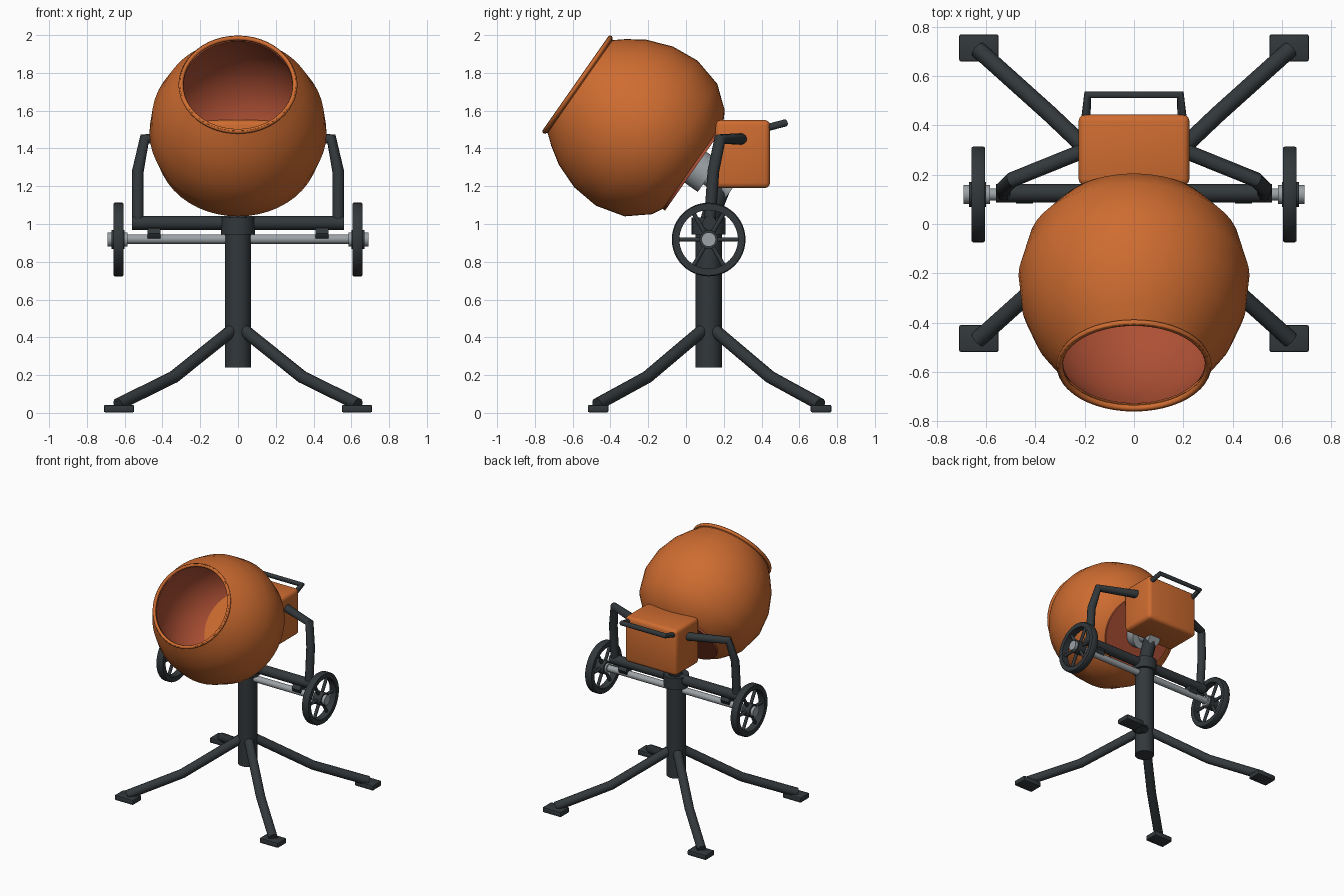
import bpy, bmesh
from math import pi, sin, cos, radians
from mathutils import Vector, Matrix

if "Cube" in bpy.data.objects:
    bpy.data.objects.remove(bpy.data.objects["Cube"])


def material(name, color):
    m = bpy.data.materials.new(name)
    m.diffuse_color = (*color, 1)
    m.use_nodes = True
    m.node_tree.nodes["Principled BSDF"].inputs["Base Color"].default_value = m.diffuse_color
    return m


ORANGE = material("orange_paint", (0.62, 0.15, 0.03))
RED = material("red_primer", (0.42, 0.08, 0.035))
DARK = material("dark_steel", (0.032, 0.039, 0.043))
GREY = material("bare_steel", (0.33, 0.36, 0.38))


def finish(name, bm, mat, matrix=None, angle=35):
    bmesh.ops.recalc_face_normals(bm, faces=bm.faces)
    me = bpy.data.meshes.new(name)
    bm.to_mesh(me)
    bm.free()
    if matrix:
        me.transform(matrix)
    ob = bpy.data.objects.new(name, me)
    bpy.context.collection.objects.link(ob)
    me.materials.append(mat)
    select(ob)
    bpy.ops.object.shade_smooth_by_angle(angle=radians(angle))
    return ob


def select(ob):
    bpy.ops.object.select_all(action='DESELECT')
    ob.select_set(True)
    bpy.context.view_layer.objects.active = ob


def aim(origin, direction):
    q = Vector(direction).to_track_quat('Z', 'Y')
    return Matrix.Translation(origin) @ q.to_matrix().to_4x4()


def lathe(name, profile, mat, matrix, closed=False, n=48, angle=45):
    """Spin (radius, height) points about local z; zero radius makes a pole."""
    bm = bmesh.new()
    pts = profile + profile[:1] if closed else profile
    vs = [bm.verts.new((r, 0, h)) for r, h in pts]
    es = [bm.edges.new(p) for p in zip(vs, vs[1:])]
    bmesh.ops.spin(bm, geom=vs + es, cent=(0, 0, 0), axis=(0, 0, 1),
                   angle=2 * pi, steps=n, use_duplicate=False)
    bmesh.ops.remove_doubles(bm, verts=bm.verts, dist=1e-4)
    return finish(name, bm, mat, matrix, angle)


def cylinder(name, a, b, r, mat, n=32):
    a, b = Vector(a), Vector(b)
    h = (b - a).length
    return lathe(name, [(0, 0), (r, 0), (r, h), (0, h)], mat, aim(a, b - a), n=n)


def tube(name, points, r, mat=DARK):
    cu = bpy.data.curves.new(name, 'CURVE')
    cu.dimensions = '3D'
    cu.bevel_depth, cu.bevel_resolution, cu.use_fill_caps = r, 4, True
    sp = cu.splines.new('POLY')
    sp.points.add(len(points) - 1)
    for p, co in zip(sp.points, points):
        p.co = (*co, 1)
    cu.materials.append(mat)
    ob = bpy.data.objects.new(name, cu)
    bpy.context.collection.objects.link(ob)
    select(ob)
    bpy.ops.object.convert(target='MESH')
    bpy.ops.object.shade_smooth_by_angle(angle=radians(40))


def box(name, center, size, bevel, mat, segments=3):
    bm = bmesh.new()
    bmesh.ops.create_cube(bm, size=1)
    bmesh.ops.scale(bm, vec=size, verts=bm.verts)
    bmesh.ops.bevel(bm, geom=bm.edges[:], offset=bevel, segments=segments,
                    profile=0.5, affect='EDGES')
    finish(name, bm, mat, Matrix.Translation(center))


# Tilted drum: local z runs from the mouth towards the base
MOUTH = (0, -0.585, 1.745)
DRUM = aim(MOUTH, (0, cos(radians(35)), -sin(radians(35))))
shell = [(0.300, 0.03), (0.345, 0.085), (0.404, 0.175), (0.455, 0.31),
         (0.469, 0.46), (0.428, 0.617), (0.335, 0.73), (0.27, 0.765)]
lathe("drum_shell", [(0.308, 0.0)] + shell, ORANGE, DRUM)
lathe("drum_lining", [(r - 0.012, h - 0.004) for r, h in shell], RED, DRUM)
lip = [(0.302 + 0.013 * cos(i * pi / 4), 0.013 + 0.013 * sin(i * pi / 4)) for i in range(8)]
lathe("drum_lip", lip, ORANGE, DRUM, closed=True, angle=60)
lathe("drum_floor", [(0, 0.745), (0.3, 0.745)], ORANGE, DRUM)
lathe("drum_base_plate", [(0, 0.755), (0.28, 0.755), (0.28, 0.775), (0, 0.775)], RED, DRUM)
lathe("drive_hub", [(0, 0.77), (0.1, 0.77), (0.1, 0.86), (0, 0.86)], GREY, DRUM)
lathe("drive_shaft", [(0, 0.85), (0.05, 0.85), (0.05, 1.0), (0, 1.0)], GREY, DRUM)

# Motor housing with push handle
box("motor_housing", (0, 0.3, 1.37), (0.45, 0.29, 0.36), 0.028, ORANGE)
tube("tilt_handle", [(-0.195, 0.43, 1.51), (-0.188, 0.525, 1.535),
                     (0.188, 0.525, 1.535), (0.195, 0.43, 1.51)], 0.019)

# Central post, collar and crossbar
Y = 0.12
cylinder("post", (0, Y, 0.24), (0, Y, 1.03), 0.07, DARK)
cylinder("post_collar", (0, Y, 0.945), (0, Y, 1.035), 0.09, DARK)
tube("housing_support", [(0, Y, 1.0), (0, 0.15, 1.1), (0, 0.21, 1.25)], 0.05)
cylinder("crossbar", (-0.56, Y + 0.005, 1.005), (0.56, Y + 0.005, 1.005), 0.037, DARK)
cylinder("axle", (-0.66, Y, 0.92), (0.66, Y, 0.92), 0.025, GREY)

for s, side in ((-1, "left"), (1, "right")):
    # Bent side arm from crossbar to housing
    tube(f"{side}_side_arm", [(s * 0.53, 0.125, 1.0), (s * 0.53, 0.145, 1.28),
         (s * 0.495, 0.18, 1.45), (s * 0.21, 0.295, 1.45)], 0.031)
    cylinder(f"{side}_axle_bracket", (s * 0.41, Y, 0.95), (s * 0.48, Y, 0.95), 0.037, DARK, 8)

    # Spoked wheel
    W = aim((s * 0.605, Y, 0.918), (s, 0, 0))
    lathe(f"{side}_wheel_rim", [(0.155, 0), (0.19, 0), (0.195, 0.008), (0.195, 0.047),
                                (0.19, 0.055), (0.155, 0.055)], DARK, W, closed=True)
    lathe(f"{side}_wheel_hub", [(0, -0.005), (0.05, -0.005), (0.05, 0.065), (0, 0.065)], DARK, W, n=32)
    lathe(f"{side}_hub_cap", [(0, -0.02), (0.038, -0.02), (0.038, 0.087), (0, 0.087)], GREY, W, n=32)
    for i in range(6):
        a = i * pi / 3
        d = Vector((0, cos(a), sin(a)))
        c = Vector((s * 0.6325, Y, 0.918))
        cylinder(f"{side}_spoke_{i + 1}", c + d * 0.04, c + d * 0.165, 0.012, DARK, 10)

    # Splayed legs with foot pads
    for t, end in ((-1, "front"), (1, "back")):
        tube(f"{end}_{side}_leg", [(s * 0.035, Y + t * 0.035, 0.435), (s * 0.34, Y + t * 0.325, 0.19),
             (s * 0.635, Y + t * 0.59, 0.045)], 0.034)
        box(f"{end}_{side}_foot", (s * 0.63, 0.125 + t * 0.59, 0.0225),
            (0.16, 0.11, 0.04), 0.008, DARK, 2)
